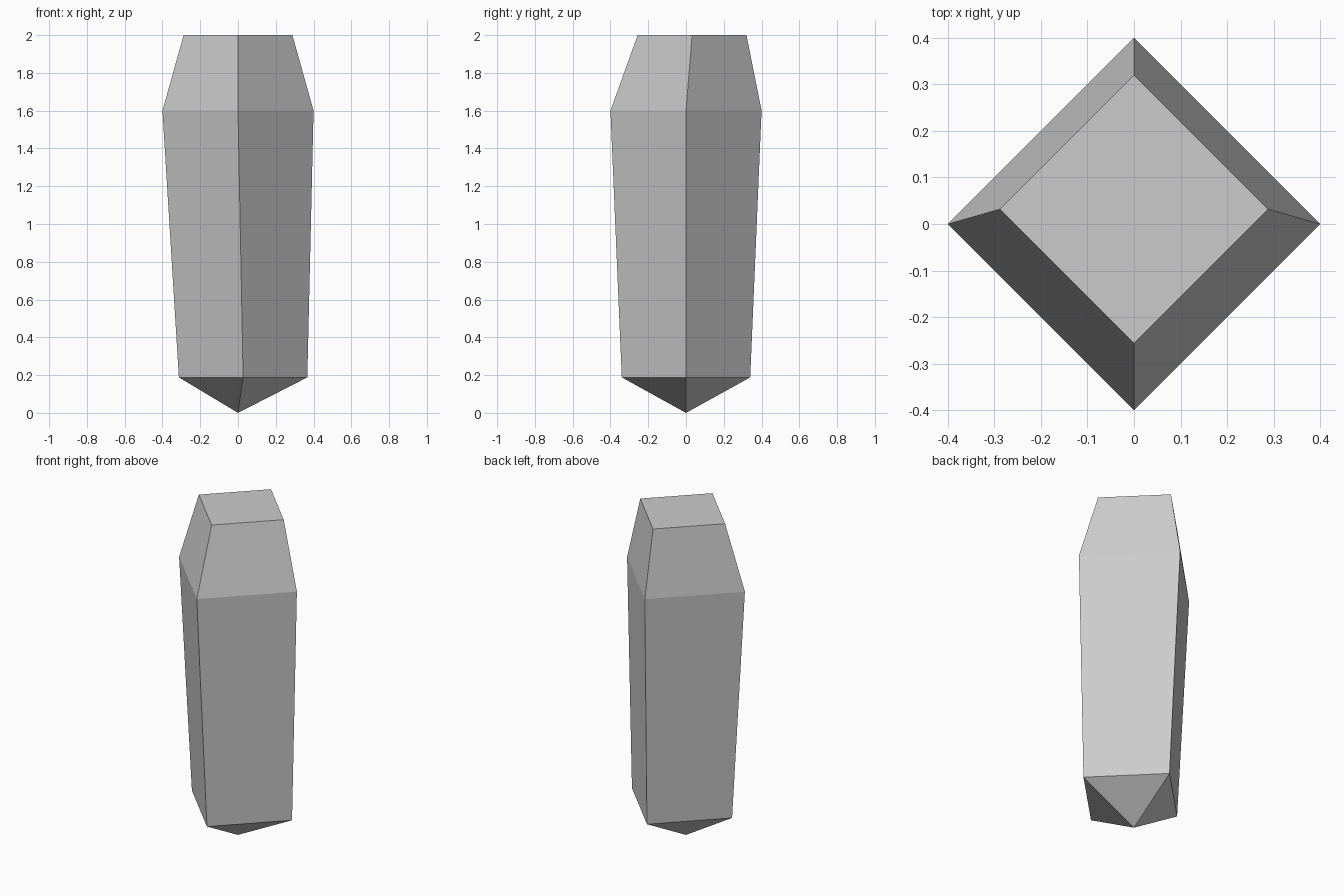
import bpy, bmesh
from math import cos, sin, pi

if "Cube" in bpy.data.objects:
    bpy.data.objects.remove(bpy.data.objects["Cube"])

# Square cross-sections, corners on the axes: (centre x, centre y, z, radius)
SECTIONS = [(0.027, 0, 0.188, 0.34), (0, 0, 1.6, 0.4), (0, 0.032, 2.0, 0.288)]
SIDES = 4

bm = bmesh.new()
rings = [[bm.verts.new((cx + r * cos(2 * pi * i / SIDES),
                        cy + r * sin(2 * pi * i / SIDES), z))
          for i in range(SIDES)] for cx, cy, z, r in SECTIONS]
tip = bm.verts.new((0, 0, 0))

# Shaft and tapered shoulder, with the bottom point
for i in range(SIDES):
    j = (i + 1) % SIDES
    bm.faces.new((tip, rings[0][j], rings[0][i]))
    for low, high in zip(rings, rings[1:]):
        bm.faces.new((low[i], low[j], high[j], high[i]))

# Flat top
bm.faces.new(rings[-1])
bmesh.ops.recalc_face_normals(bm, faces=bm.faces)

mesh = bpy.data.meshes.new("crystal_shard")
bm.to_mesh(mesh)
bm.free()
bpy.context.collection.objects.link(bpy.data.objects.new("crystal_shard", mesh))
